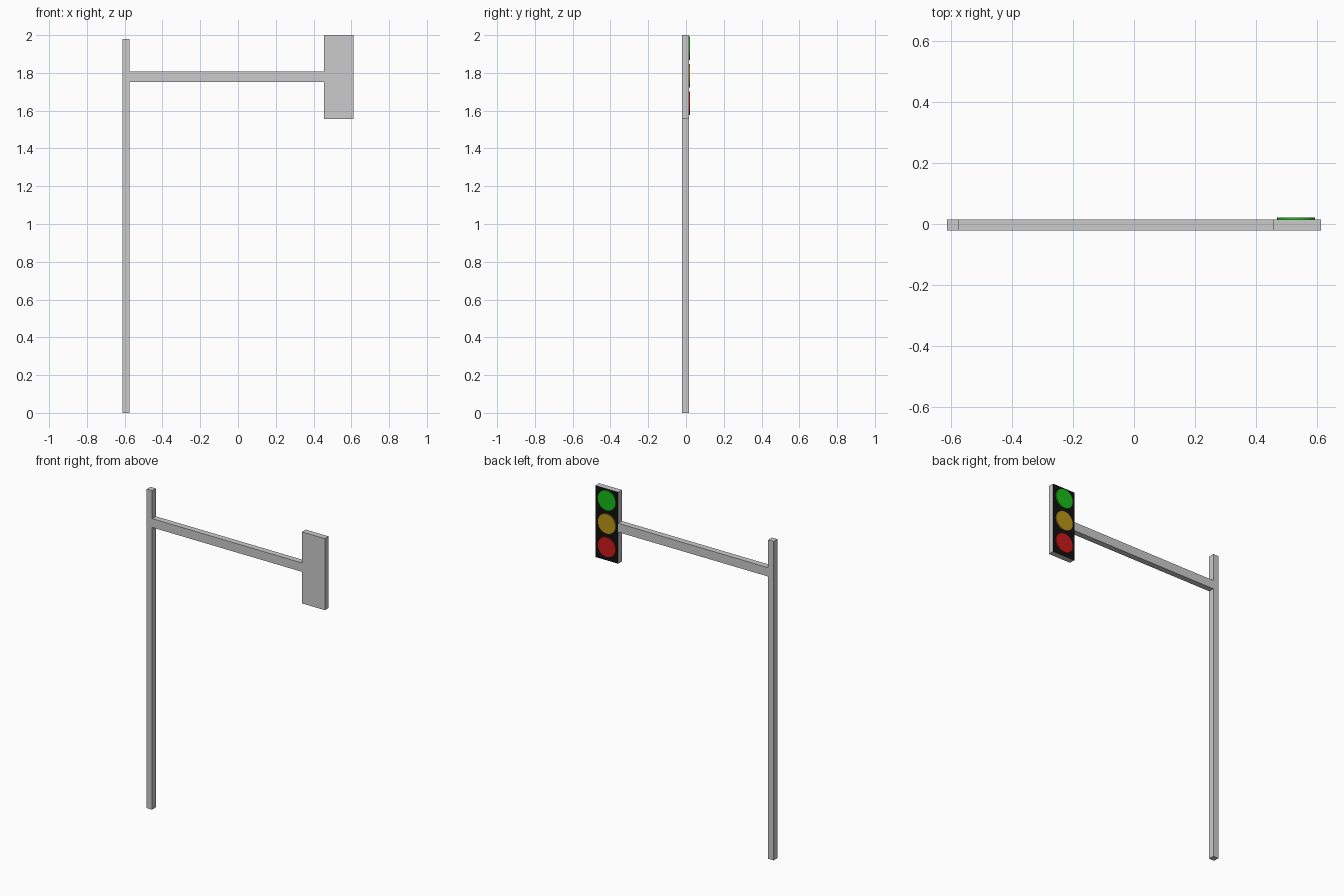
import bpy, math

if "Cube" in bpy.data.objects:
    bpy.data.objects.remove(bpy.data.objects["Cube"])

BACK, FACE, LENS = -0.022, 0.015, 0.022   # y of the rear, the lamp face and the lens fronts


def material(name, r, g, b):
    m = bpy.data.materials.new(name)
    m.diffuse_color = (r, g, b, 1)
    m.use_nodes = True
    m.node_tree.nodes["Principled BSDF"].inputs["Base Color"].default_value = m.diffuse_color
    return m


def box(name, x0, x1, z0, z1):
    bpy.ops.mesh.primitive_cube_add(size=1)
    o = bpy.context.object
    o.name = name
    size = (x1 - x0, FACE - BACK, z1 - z0)
    mid = ((x0 + x1) / 2, (BACK + FACE) / 2, (z0 + z1) / 2)
    for v in o.data.vertices:
        v.co = [c * s + m for c, s, m in zip(v.co, size, mid)]
    return o


# Upright post and horizontal arm
box("post", -0.612, -0.575, 0, 1.98)
box("arm", -0.575, 0.455, 1.752, 1.807)

# Signal housing with a black lamp face on the +y side
housing = box("signal_housing", 0.455, 0.612, 1.556, 2.0)
housing.data.materials.append(None)
housing.data.materials.append(material("black", 0.005, 0.005, 0.005))
for p in housing.data.polygons:
    if p.normal.y > 0.9:
        p.material_index = 1

# Three round lenses
for name, z, colour in (("green", 1.93, (0.01, 0.5, 0.01)),
                        ("amber", 1.785, (0.5, 0.3, 0.01)),
                        ("red", 1.64, (0.6, 0.01, 0.01))):
    bpy.ops.mesh.primitive_cylinder_add(vertices=32, radius=0.062, depth=LENS - FACE,
                                        location=(0.531, (LENS + FACE) / 2, z),
                                        rotation=(math.pi / 2, 0, 0))
    lens = bpy.context.object
    lens.name = name + "_lens"
    lens.data.materials.append(material(name, *colour))
    bpy.ops.object.shade_smooth_by_angle()
